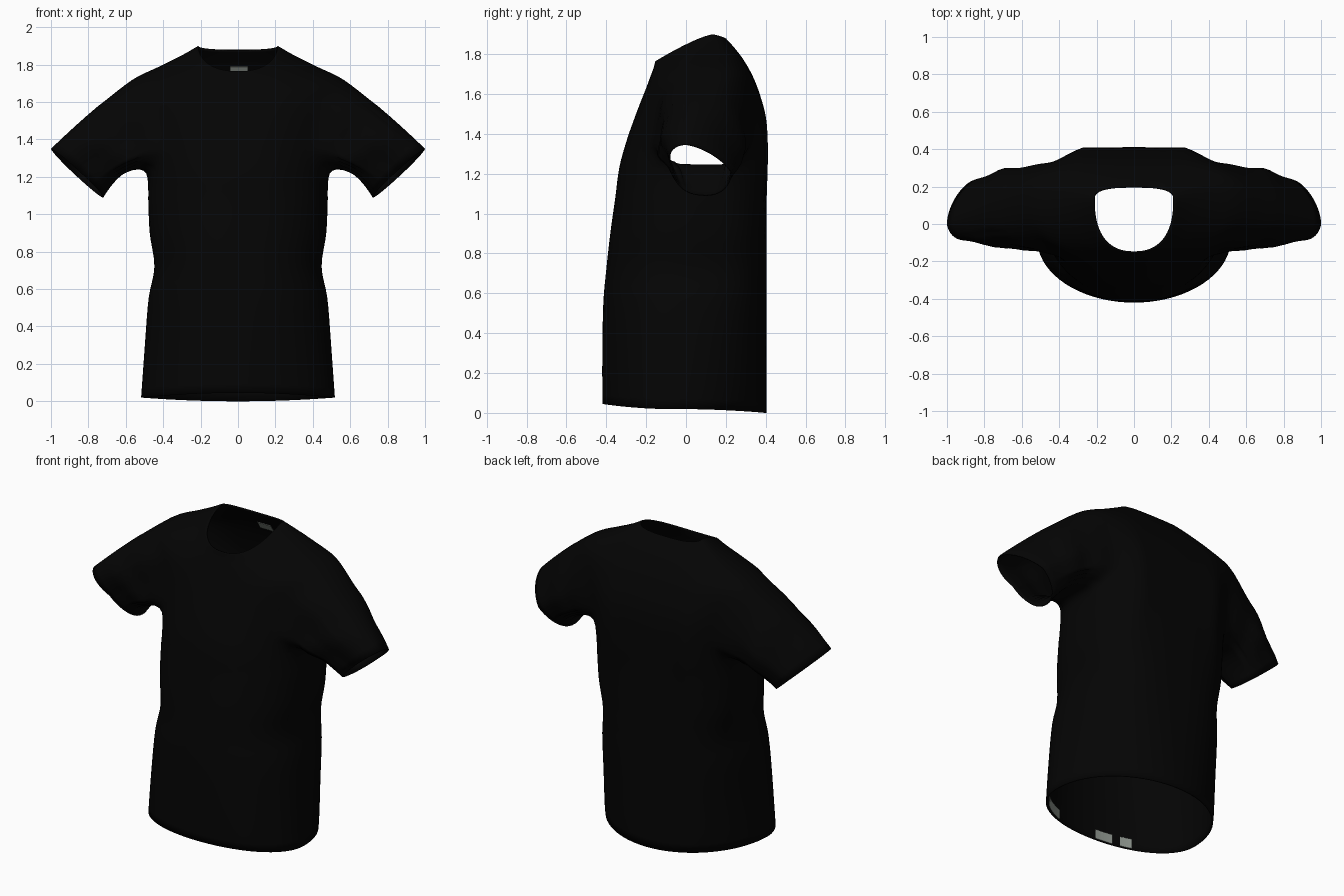
import bpy, bmesh, math
from mathutils import Vector

if "Cube" in bpy.data.objects:
    bpy.data.objects.remove(bpy.data.objects["Cube"])

def material(name, rgb):
    m = bpy.data.materials.new(name)
    m.diffuse_color = (*rgb, 1)
    m.use_nodes = True
    m.node_tree.nodes["Principled BSDF"].inputs["Base Color"].default_value = m.diffuse_color
    return m

BLACK = material("black cotton", (0.0013, 0.0013, 0.0013))
GREY = material("grey label", (0.27, 0.30, 0.27))

# Body rings: half width, front y, back y, side y, side z, front z, back z
KEYS = [
    (.518, -.42, .404, -.08, .02, .045, .00),
    (.498, -.42, .404, -.06, .30, .30, .30),
    (.478, -.415, .404, -.03, .55, .55, .55),
    (.447, -.40, .404, .00, .72, .72, .72),
    (.472, -.38, .404, .03, .90, .90, .90),
    (.480, -.355, .405, .05, 1.08, 1.08, 1.08),
    (.485, -.335, .410, .07, 1.23, 1.23, 1.23),
    (.500, -.300, .410, .09, 1.36, 1.36, 1.37),
    (.535, -.262, .400, .11, 1.50, 1.47, 1.49),
    (.575, -.228, .370, .12, 1.63, 1.56, 1.60),
    (.570, -.200, .335, .125, 1.72, 1.63, 1.69),
    (.420, -.178, .290, .13, 1.79, 1.69, 1.77),
    (.300, -.163, .245, .135, 1.85, 1.73, 1.83),
    (.213, -.154, .200, .13, 1.90, 1.765, 1.88),
]
SUB, COLS = 4, 36
ROWS = SUB * (len(KEYS) - 1)

def key_at(u):
    k = min(int(u), len(KEYS) - 2)
    t = u - k
    a, b, c, d = (KEYS[max(0, min(len(KEYS) - 1, k + n))] for n in (-1, 0, 1, 2))
    return [q + .5 * t * (r - p + t * (2*p - 5*q + 4*r - s + t * (3*(q - r) + s - p)))
            for p, q, r, s in zip(a, b, c, d)]

def surface(u, th):
    """Point on the shirt body; th = -90 deg front, 0 side, +90 deg back."""
    hw, yf, yb, yc, zs, zf, zb = key_at(u)
    s, c = math.sin(th), math.cos(th)
    top = max(0, (u - 9) / 4)
    mid = min(1, u / 3)
    n = 2.0 + .2 * mid + .2 * top if s < 0 else 2.0 + .85 * mid
    x = hw * math.copysign(abs(c) ** (2 / n), c) if abs(c) > 1e-6 else 0
    y = yc + ((yb if s > 0 else yf) - yc) * abs(s) ** (2 / n)
    z = zs + ((zb if s > 0 else zf) - zs) * abs(s) ** (2 - .95 * top)
    # shoulder blade drape
    if s > 0:
        drape = math.exp(-((z - 1.3) / .28) ** 2)
        y += drape * .022 * math.exp(-((x - .29) / .08) ** 2)
    return Vector((x, y, z))

# Armhole in parameter space
MID, HALF, ANG = 8 * SUB, 2 * SUB, math.radians(42)
def hole(i, j):
    th = -math.pi / 2 + math.pi * j / COLS
    return th / ANG, (i - MID) / HALF

def new_object(name, bm, mat):
    me = bpy.data.meshes.new(name)
    bm.to_mesh(me)
    bm.free()
    me.materials.append(mat)
    ob = bpy.data.objects.new(name, me)
    bpy.context.collection.objects.link(ob)
    return ob

# Shirt half: body grid with an armhole
bm = bmesh.new()
grid = [[bm.verts.new(surface(i / SUB, -math.pi / 2 + math.pi * j / COLS))
         for j in range(COLS + 1)] for i in range(ROWS + 1)]
param = {grid[i][j]: hole(i, j) for i in range(ROWS + 1) for j in range(COLS + 1)}
rim = set()
for i in range(ROWS):
    for j in range(COLS):
        quad = [grid[i][j], grid[i][j + 1], grid[i + 1][j + 1], grid[i + 1][j]]
        a, b = hole(i + .5, j + .5)
        if abs(a) ** 2.6 + abs(b) ** 2.6 < 1:
            rim.update(quad)
        else:
            bm.faces.new(quad)
rim = [v for v in rim if v.link_faces]
rim.sort(key=lambda v: math.atan2(param[v][1], param[v][0]))
soft = [v for v, (a, b) in param.items()
        if v.link_faces and abs(a) < 1.5 and abs(b) < 1.4]
bmesh.ops.delete(bm, geom=[v for v in bm.verts if not v.link_faces], context='VERTS')

# Sleeve: armhole rim drawn out to a slanted cuff, pointed above and full below
CUFF, BACK = Vector((.86, .08, 1.22)), Vector((.01, .15, -.01))
UP, DOWN = Vector((.14, -.08, .13)), Vector((.14, 0, .13))
STEPS = 12
phis = [math.atan2(param[v][1], param[v][0]) for v in rim]
starts = [v.co.copy() for v in rim]
prev = rim
for k in range(1, STEPS + 1):
    t = k / STEPS
    ring = []
    for p, ph in zip(starts, phis):
        s, c = math.sin(ph), math.cos(ph)
        e = math.copysign(abs(c) ** (1.2 if s > 0 else .85), c)
        q = p.lerp(CUFF + (UP if s > 0 else DOWN) * s + BACK * e, t)
        bow = 4 * t * (1 - t)
        q.z += bow * (.012 + .05 * max(0, -s))
        # fullness and soft cloth folds
        q.y += bow * c * (.022 + .010 * math.sin(13 * t + 2 * ph))
        ring.append(bm.verts.new(q))
    n = len(ring)
    for m in range(n):
        w = (m + 1) % n
        bm.faces.new((prev[m], prev[w], ring[w], ring[m]))
    if k <= 4:
        soft += ring
    prev = ring
for _ in range(5):
    bmesh.ops.smooth_vert(bm, verts=soft, factor=.5,
                          use_axis_x=True, use_axis_y=True, use_axis_z=True)
for f in bm.faces:
    f.smooth = True
shirt = new_object("shirt", bm, BLACK)
mir = shirt.modifiers.new("mirror", 'MIRROR')
mir.merge_threshold = .002
sol = shirt.modifiers.new("cloth thickness", 'SOLIDIFY')
sol.thickness, sol.offset = .008, -1

# Neck label inside the back
bm = bmesh.new()
bmesh.ops.create_cube(bm, size=1)
label = new_object("neck_label", bm, GREY)
label.scale = (.095, .004, .055)
label.location = (.005, .268, 1.765)
label.rotation_euler = (.56, 0, 0)

# Small patches inside the front hem
def hem_patch(name, th0, th1):
    bm = bmesh.new()
    rows = []
    for u in (.02, .32):
        row = []
        for k in range(7):
            p = surface(u, math.radians(th0 + (th1 - th0) * k / 6))
            row.append(bm.verts.new((p.x * .965, p.y * .965, p.z)))
        rows.append(row)
    for k in range(6):
        bm.faces.new((rows[0][k], rows[1][k], rows[1][k + 1], rows[0][k + 1]))
    ob = new_object(name, bm, GREY)
    ob.modifiers.new("thickness", 'SOLIDIFY').thickness = .003

for n, (a, b) in enumerate([(-60, -36), (-109, -96), (-124, -115)]):
    hem_patch("hem_patch_%d" % (n + 1), a, b)
